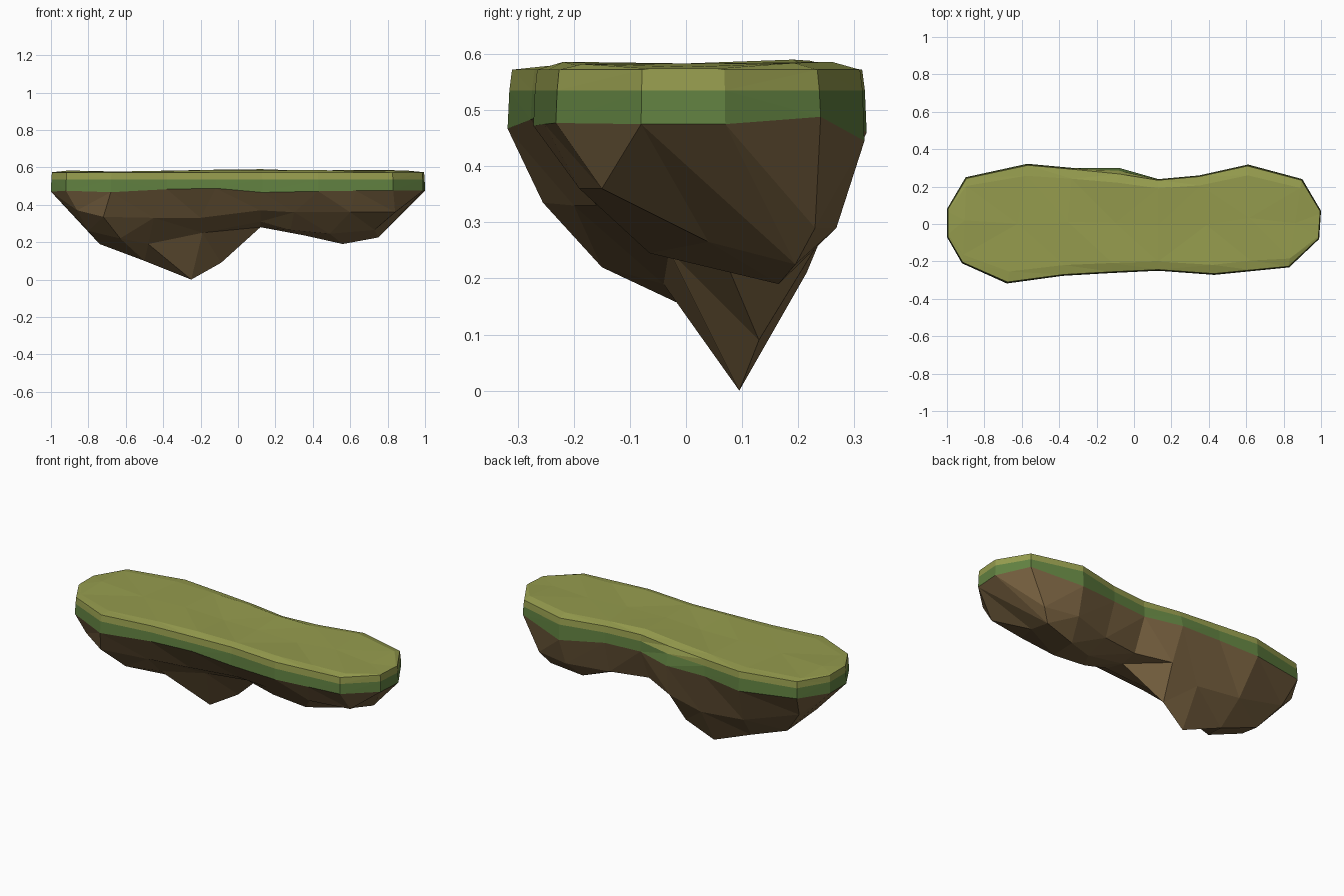
import bpy, bmesh

if "Cube" in bpy.data.objects:
    bpy.data.objects.remove(bpy.data.objects["Cube"])


def material(name, rgb):
    m = bpy.data.materials.new(name)
    m.diffuse_color = (*rgb, 1)
    m.use_nodes = True
    m.node_tree.nodes["Principled BSDF"].inputs["Base Color"].default_value = m.diffuse_color
    return m


light_grass = material("light grass", (0.30, 0.33, 0.075))
dark_grass = material("dark grass", (0.12, 0.22, 0.052))
earth = material("brown earth", (0.19, 0.122, 0.052))

# Lower grass rim, left to right: front points and their back partners
front = [(-1, -.07, .47), (-.92, -.21, .475), (-.68, -.318, .467), (-.38, -.277, .483),
         (-.12, -.262, .488), (.13, -.25, .466), (.43, -.272, .472), (.63, -.252, .475),
         (.83, -.232, .477), (.99, -.08, .475)]
back = [(-1, .08, .47), (-.9, .25, .475), (-.57, .322, .46), (-.33, .30, .475),
        (-.08, .30, .47), (.13, .24, .475), (.35, .26, .475), (.61, .318, .445),
        (.9, .24, .488), (1, .07, .475)]

# Underside cross-sections between the rims: upper front, lower front, lowest, back
under = [[(-.86, -.19, .37), (-.80, -.08, .26), (-.74, .11, .19), (-.86, .17, .34)],
         [(-.72, -.255, .335), (-.63, -.15, .22), (-.5, .105, .10), (-.53, .22, .24)],
         [(-.45, -.2, .33), (-.48, -.04, .19), (-.25, .095, 0), (-.25, .215, .21)],
         [(-.2, -.16, .33), (-.19, -.03, .25), (-.09, .13, .09), (-.06, .24, .27)],
         [(.12, -.18, .37), (.12, -.08, .31), (.12, .05, .28), (.13, .16, .29)],
         [(.3, -.18, .36), (.28, -.07, .265), (.36, .06, .235), (.36, .2, .28)],
         [(.6, -.19, .36), (.49, -.065, .245), (.56, .165, .19), (.6, .268, .29)],
         [(.84, -.15, .36), (.73, .04, .265), (.75, .195, .225), (.80, .23, .29)]]


def finish(name, bm, mats):
    bmesh.ops.triangulate(bm, faces=[f for f in bm.faces if len(f.verts) > 3])
    bmesh.ops.recalc_face_normals(bm, faces=bm.faces)
    me = bpy.data.meshes.new(name)
    bm.to_mesh(me)
    bm.free()
    for m in mats:
        me.materials.append(m)
    ob = bpy.data.objects.new(name, me)
    bpy.context.collection.objects.link(ob)


def loft(bm, rows, closed=False, mat=0):
    """Skin neighbouring rows of equal length."""
    for a, b in zip(rows, rows[1:]):
        n = len(a)
        for i in range(n if closed else n - 1):
            j = (i + 1) % n
            bm.faces.new((a[i], a[j], b[j], b[i])).material_index = mat


# Rock underside
bm = bmesh.new()
rows = []
for f, u, b in zip(front[1:-1], under, back[1:-1]):
    rows.append([bm.verts.new(p) for p in (f, *u, b)])
loft(bm, rows)
for k, r in ((0, rows[0]), (-1, rows[-1])):
    f, b = bm.verts.new(front[k]), bm.verts.new(back[k])
    for tri in ((f, r[0], r[1]), (f, r[1], r[2]), (f, r[2], r[3]), (f, r[3], b),
                (b, r[3], r[4]), (b, r[4], r[5])):
        bm.faces.new(tri)
finish("rock_underside", bm, [earth])

# Grass cap: dark band, light band, gently uneven top
bm = bmesh.new()
outline = front + back[::-1]


def ring(scale, z=None):
    return [bm.verts.new((x * (1 - (1 - scale) * .2), y * scale, h if z is None else z))
            for x, y, h in outline]


base, middle, upper = ring(1), ring(.99, .535), ring(.975, .572)
lean = len(outline) - 5          # the back waist leans inwards
middle[lean].co.y -= .012
upper[lean].co.y -= .025
loft(bm, [base, middle], True, 1)
loft(bm, [middle, upper], True, 0)
n = len(front)
lip_f = [.573, .575, .578, .581, .586, .583, .586, .580, .582, .578]
lip_b = [.573, .578, .578, .583, .588, .590, .582, .586, .584, .578]
top = []
for i in range(n):
    f, b = upper[i], upper[2 * n - 1 - i]
    inner = []
    for t, z in ((.09, lip_f[i]), (.5, .577 + .006 * (i % 2)), (.91, lip_b[i])):
        p = f.co.lerp(b.co, t)
        p.z = z if 0 < i < n - 1 else .574
        inner.append(bm.verts.new(p))
    top.append([f, *inner, b])
loft(bm, top)
for r in (top[0], top[-1]):
    bm.faces.new(r)
finish("grass_cap", bm, [light_grass, dark_grass])
